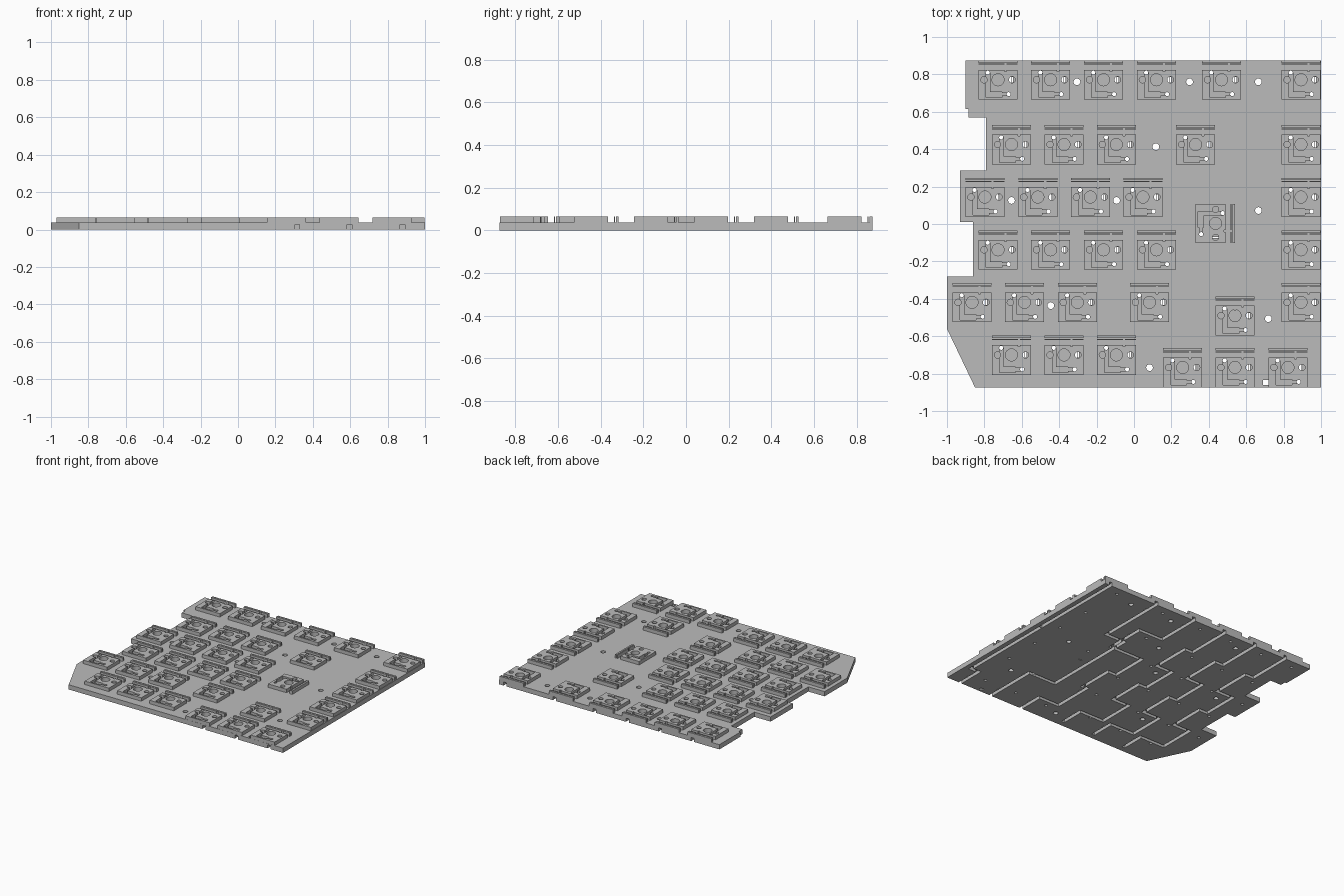
import bpy, bmesh
from math import pi
from mathutils import Matrix, Vector

if "Cube" in bpy.data.objects:
    bpy.data.objects.remove(bpy.data.objects["Cube"])

PLATE_TOP, TOP = 0.037, 0.064

grey = bpy.data.materials.new("plain_grey")
grey.use_nodes = True
colour = (0.5, 0.5, 0.5, 1)
grey.diffuse_color = colour
grey.node_tree.nodes["Principled BSDF"].inputs["Base Color"].default_value = colour


def add_box(bm, x0, x1, y0, y1, z0, z1, turn=Matrix()):
    size = Matrix.Diagonal((x1 - x0, y1 - y0, z1 - z0, 1))
    move = Matrix.Translation(((x0 + x1) / 2, (y0 + y1) / 2, (z0 + z1) / 2))
    bmesh.ops.create_cube(bm, size=1, matrix=turn @ move @ size)


def add_peg(bm, x, y, r, z0, z1, turn=Matrix(), sides=20):
    bmesh.ops.create_cone(bm, cap_ends=True, segments=sides, radius1=r, radius2=r, depth=z1 - z0,
                          matrix=turn @ Matrix.Translation((x, y, (z0 + z1) / 2)))


def make_object(name, bm, helper=False):
    mesh = bpy.data.meshes.new(name)
    bm.to_mesh(mesh)
    bm.free()
    mesh.materials.append(grey)
    ob = bpy.data.objects.new(name, mesh)
    bpy.context.collection.objects.link(ob)
    ob.hide_render = helper
    return ob


def carve(ob, cutters):
    # cut each helper out of the object in turn, then drop the helpers
    for cutter in cutters:
        mod = ob.modifiers.new(cutter.name, "BOOLEAN")
        mod.operation, mod.solver, mod.object = "DIFFERENCE", "EXACT", cutter
    graph = bpy.context.evaluated_depsgraph_get()
    mesh = bpy.data.meshes.new_from_object(ob.evaluated_get(graph))
    ob.modifiers.clear()
    ob.data = mesh
    for cutter in cutters:
        bpy.data.objects.remove(cutter)


# Socket layout: x positions for each row
rows = [
    (0.771, [-0.727, -0.446, -0.163, 0.12, 0.468, 0.893]),
    (0.425, [-0.655, -0.374, -0.094, 0.329, 0.893]),
    (0.144, [-0.797, -0.514, -0.233, 0.048, 0.893]),
    (-0.138, [-0.727, -0.446, -0.163, 0.12, 0.893]),
    (-0.419, [-0.866, -0.586, -0.303, 0.083, 0.893]),
    (-0.49, [0.54]),
    (-0.70, [-0.655, -0.374, -0.094]),
    (-0.767, [0.26, 0.54, 0.823]),
]
places = [Matrix.Translation((x, y, 0)) for y, xs in rows for x in xs]
places.append(Matrix.Translation((0.436, 0.003, 0)) @ Matrix.Rotation(-pi / 2, 4, "Z"))

# Plate outline
outline = [(-0.9, 0.874), (-0.9, 0.615), (-0.885, 0.615), (-0.885, 0.57), (-0.79, 0.57),
           (-0.79, 0.285), (-0.93, 0.285), (-0.93, 0.01), (-0.86, 0.01), (-0.86, -0.28),
           (-1, -0.28), (-1, -0.56), (-0.85, -0.874), (1, -0.874), (1, 0.874)]
bm = bmesh.new()
face = bm.faces.new([bm.verts.new((x, y, 0)) for x, y in outline])
up = bmesh.ops.extrude_face_region(bm, geom=[face])["geom"]
bmesh.ops.translate(bm, vec=(0, 0, PLATE_TOP), verts=[v for v in up if isinstance(v, bmesh.types.BMVert)])
bmesh.ops.recalc_face_normals(bm, faces=bm.faces)
plate = make_object("base_plate", bm)

# Pits and pin holes below each socket, plus screw holes
pits, slits = bmesh.new(), bmesh.new()
for place in places:
    add_peg(pits, 0, 0, 0.032, 0.013, 0.1, place, 32)
    for side in (-1, 1):
        add_peg(pits, side * 0.075, 0, 0.017, 0.013, 0.1, place)
    for x, y in ((-0.055, 0.038), (0.057, -0.077)):
        add_peg(pits, x, y, 0.011, -0.1, 0.1, place, 16)
    add_box(slits, 0.073, 0.079, -0.015, 0.015, -0.1, 0.1, place)
for x, y in [(-0.305, 0.76), (0.297, 0.76), (0.665, 0.76), (0.117, 0.413), (-0.655, 0.126),
             (-0.093, 0.126), (0.665, 0.072), (-0.445, -0.436), (0.718, -0.506), (0.083, -0.768)]:
    add_peg(pits, x, y, 0.018, -0.1, 0.1)
add_box(slits, 0.69, 0.72, -0.86, -0.835, -0.1, 0.1)

# Wire channels under the plate: each steps sideways from socket pin to socket pin
columns = [[(-0.655, -0.7), (-0.866, -0.419), (-0.727, -0.138), (-0.797, 0.144), (-0.655, 0.425), (-0.727, 0.771)],
           [(-0.374, -0.7), (-0.586, -0.419), (-0.446, -0.138), (-0.514, 0.144), (-0.374, 0.425), (-0.446, 0.771)],
           [(-0.094, -0.7), (-0.303, -0.419), (-0.163, -0.138), (-0.233, 0.144), (-0.094, 0.425), (-0.163, 0.771)],
           [(0.26, -0.767), (0.083, -0.419), (0.12, -0.138), (0.048, 0.144), (0.329, 0.425), (0.12, 0.771)],
           [(0.54, -0.767), (0.302, 0.025), (0.468, 0.771)],
           [(0.823, -0.767), (0.893, -0.419), (0.893, 0.771)]]
runs, jogs = bmesh.new(), bmesh.new()
half, depth = 0.013, 0.028
for i, column in enumerate(columns):
    pins = [Vector((x + 0.057, y - 0.077)) for x, y in column]
    low = -0.9 if i > 2 else -0.83
    for a, b in zip(pins, pins[1:] + [None]):
        high = (a.y + b.y) / 2 if b else 0.9
        add_box(runs, a.x - half, a.x + half, low, high - (0.001 if b else 0), -0.05, depth)
        if b and abs(a.x - b.x) > 0.01:
            left, right = sorted((a.x, b.x))
            add_box(jogs, left - half, right + half, high - half, high + half, -0.05, depth)
        low = high

carve(plate, [make_object("pit_cutter", pits, True), make_object("slit_cutter", slits, True),
              make_object("run_cutter", runs, True), make_object("jog_cutter", jogs, True)])

# One socket block, cut through by its wells, contact path and wire groove
bm = bmesh.new()
add_box(bm, -0.104, 0.104, -0.106, 0.103, 0.03, TOP)
block = make_object("switch_socket", bm)
wells, path, foot, arm = (bmesh.new() for _ in range(4))
add_peg(wells, 0, 0, 0.032, 0, 0.1, sides=32)
for side in (-1, 1):
    add_peg(wells, side * 0.075, 0, 0.017, 0, 0.1)
add_peg(wells, -0.055, 0.038, 0.011, 0, 0.1, sides=16)
add_peg(wells, 0.057, -0.077, 0.011, 0, 0.1, sides=16)
add_box(wells, -0.2, 0.2, 0.053, 0.081, 0, 0.1)
add_box(wells, -0.2, 0.2, 0.086, 0.09, 0, 0.1)
add_box(path, -0.063, -0.043, -0.095, 0.038, 0, 0.1)
add_box(foot, -0.063, 0.022, -0.095, -0.064, 0, 0.1)
add_box(arm, 0.01, 0.057, -0.085, -0.07, 0, 0.1)
add_box(arm, 0.034, 0.046, 0.045, 0.088, 0, 0.1)
carve(block, [make_object(n, b, True) for n, b in
              (("well_cutter", wells), ("path_cutter", path), ("foot_cutter", foot), ("arm_cutter", arm))])

# Repeat the socket across the plate
block.matrix_world = places[0]
for place in places[1:]:
    copy = bpy.data.objects.new("switch_socket", block.data)
    copy.matrix_world = place
    bpy.context.collection.objects.link(copy)
